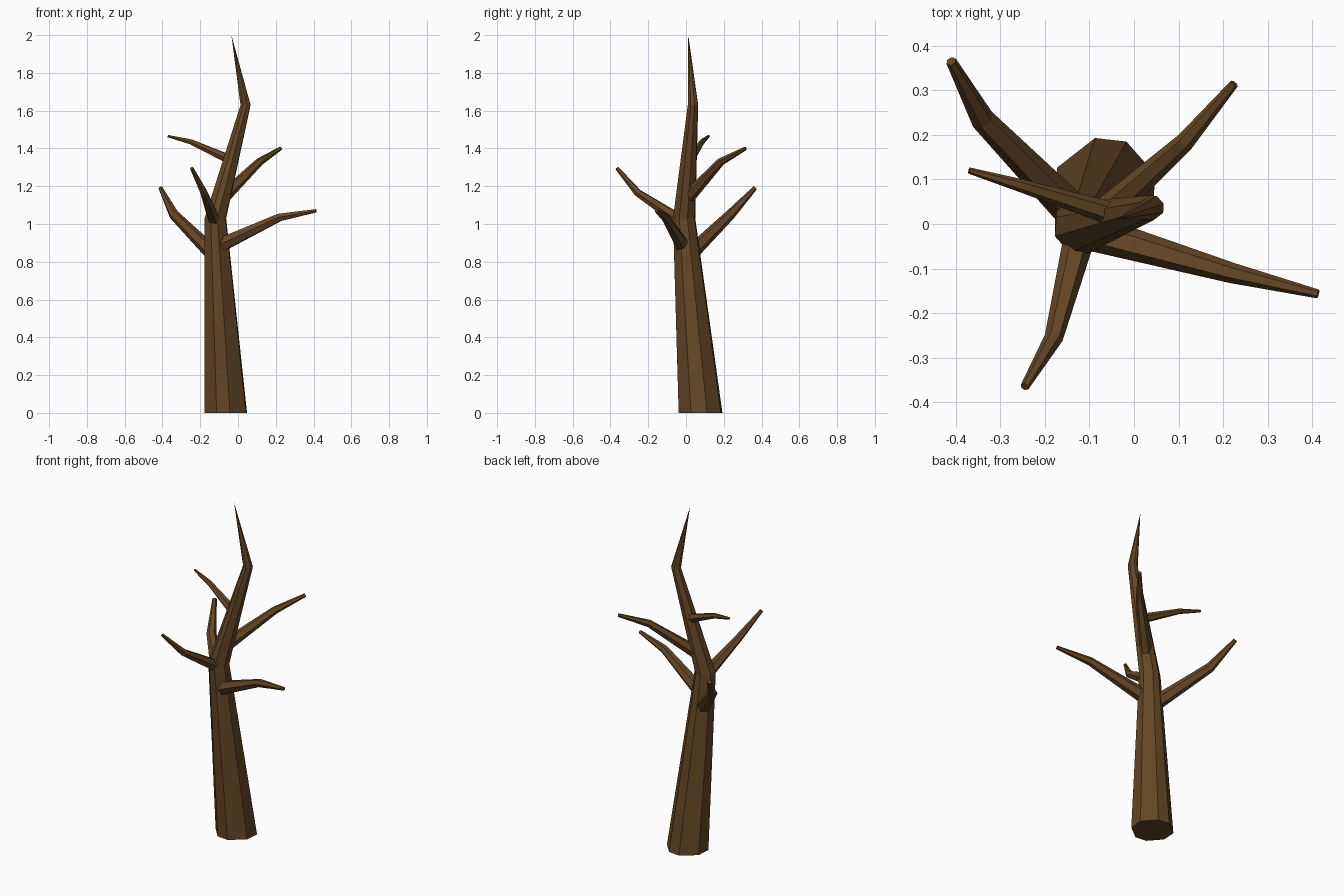
import bpy
import bmesh
from math import cos, sin, radians
from mathutils import Vector

cube = bpy.data.objects.get("Cube")
if cube:
    bpy.data.objects.remove(cube, do_unlink=True)

# Single bark colour
bark = bpy.data.materials.new("brown bark")
bark.use_nodes = True
colour = (0.13, 0.062, 0.019, 1)
bark.diffuse_color = colour
shader = next(n for n in bark.node_tree.nodes if n.type == 'BSDF_PRINCIPLED')
shader.inputs["Base Color"].default_value = colour
shader.inputs["Roughness"].default_value = 0.9


def loft(name, path, angles, level=False):
    """Skin a tapering limb through (x, y, z, radius) stations."""
    bm = bmesh.new()
    points = [Vector(p[:3]) for p in path]
    rings = []
    for i, (centre, station) in enumerate(zip(points, path)):
        before, after = points[max(i - 1, 0)], points[min(i + 1, len(points) - 1)]
        along = (after - before).normalized()
        if level:
            u, v = Vector((1, 0, 0)), Vector((0, 1, 0))
        else:
            u = Vector((0, 0, 1)).cross(along).normalized()
            v = along.cross(u)
        r = station[3]
        if r == 0:
            rings.append([bm.verts.new(centre)])
        else:
            rings.append([bm.verts.new(centre + r * (cos(radians(a)) * u + sin(radians(a)) * v))
                          for a in angles])
    n = len(angles)
    for low, high in zip(rings, rings[1:]):
        for k in range(n):
            j = (k + 1) % n
            if len(high) == 1:
                bm.faces.new((low[k], low[j], high[0]))
            else:
                bm.faces.new((low[k], low[j], high[j], high[k]))
    for ring in (rings[0], rings[-1]):
        if len(ring) > 1:
            bm.faces.new(ring)
    bmesh.ops.recalc_face_normals(bm, faces=bm.faces)
    mesh = bpy.data.meshes.new(name)
    bm.to_mesh(mesh)
    bm.free()
    mesh.materials.append(bark)
    obj = bpy.data.objects.new(name, mesh)
    bpy.context.collection.objects.link(obj)


# Leaning trunk: slightly uneven octagon, bent twice and ending in a point
half = (17, 66, 101, 155)
trunk_angles = half + tuple(a + 180 for a in half)
loft("trunk", [(-0.065, 0.077, 0, 0.118), (-0.12, -0.01, 1.03, 0.06),
               (0.04, 0.037, 1.63, 0.028), (-0.035, 0.012, 2.0, 0)],
     trunk_angles, level=True)

# Crooked branches: root, elbow and blunt tip
branches = {
    "left_branch": [(-0.11, -0.015, 0.88, 0.042), (0.22, -0.11, 1.035, 0.023), (0.413, -0.157, 1.07, 0.01)],
    "right_back_branch": [(-0.12, 0.01, 0.83, 0.042), (-0.34, 0.235, 1.05, 0.027), (-0.41, 0.365, 1.19, 0.012)],
    "front_branch": [(-0.12, -0.02, 1.01, 0.036), (-0.18, -0.255, 1.165, 0.021), (-0.245, -0.365, 1.295, 0.01)],
    "left_back_branch": [(-0.08, 0.01, 1.14, 0.036), (0.115, 0.185, 1.33, 0.021), (0.225, 0.315, 1.4, 0.01)],
    "right_upper_branch": [(-0.04, 0.02, 1.34, 0.027), (-0.25, 0.085, 1.435, 0.015), (-0.37, 0.12, 1.465, 0.007)],
}
for name, path in branches.items():
    loft(name, path, range(0, 360, 60))
